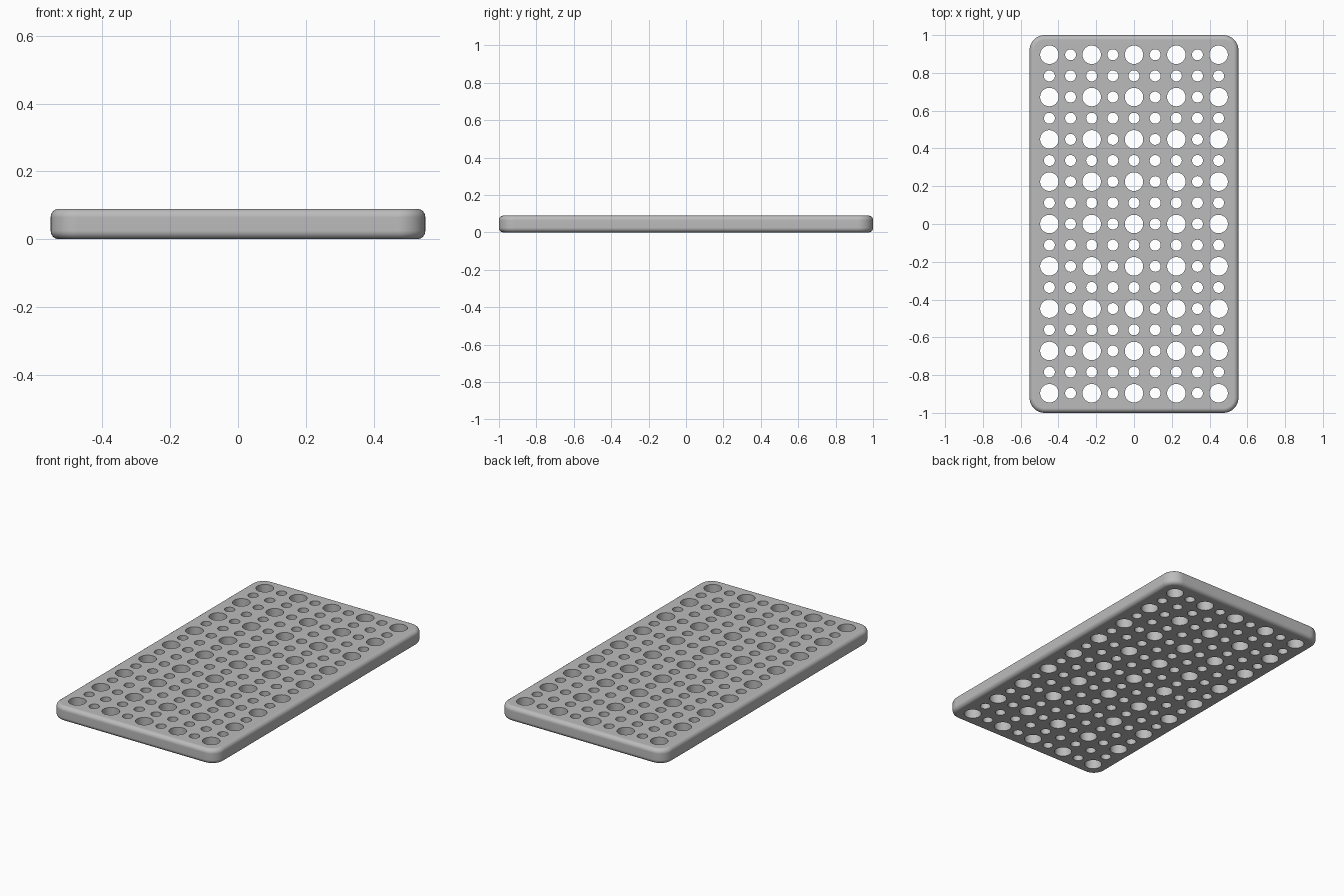
import bpy
import bmesh
from math import cos, sin, pi

WIDTH, LENGTH, HEIGHT = 1.106, 2.0, 0.09
CORNER, ROUND = 0.08, 0.025
PITCH, COLUMNS, ROWS = 0.112, 9, 17
BIG, SMALL = 0.049, 0.029

cube = bpy.data.objects.get("Cube")
if cube:
    bpy.data.objects.remove(cube, do_unlink=True)


def add_object(name, bm):
    bmesh.ops.recalc_face_normals(bm, faces=bm.faces)
    mesh = bpy.data.meshes.new(name)
    bm.to_mesh(mesh)
    bm.free()
    obj = bpy.data.objects.new(name, mesh)
    bpy.context.collection.objects.link(obj)
    return obj


def outline(inset, z, steps=10):
    """Rounded rectangle, pulled in by inset."""
    points = []
    for quarter, (sx, sy) in enumerate([(1, 1), (-1, 1), (-1, -1), (1, -1)]):
        for i in range(steps + 1):
            a = (quarter + i / steps) * pi / 2
            points.append((sx * (WIDTH / 2 - CORNER) + (CORNER - inset) * cos(a),
                           sy * (LENGTH / 2 - CORNER) + (CORNER - inset) * sin(a), z))
    return points


# Plate: outlines stacked through a rounded edge, capped at both ends
bm = bmesh.new()
profile = []
for centre, start in ((ROUND, -pi / 2), (HEIGHT - ROUND, 0)):
    for i in range(7):
        a = start + i / 6 * pi / 2
        profile.append((ROUND * (1 - cos(a)), centre + ROUND * sin(a)))
rings = [[bm.verts.new(p) for p in outline(*level)] for level in profile]
for low, high in zip(rings, rings[1:]):
    for i in range(len(low)):
        j = (i + 1) % len(low)
        bm.faces.new((low[i], low[j], high[j], high[i]))
bm.faces.new(rings[0])
bm.faces.new(rings[-1])
plate = add_object("perforated_plate", bm)

# Hole cutters: large holes at every second row and column, small between
bm = bmesh.new()
for col in range(COLUMNS):
    for row in range(ROWS):
        large = col % 2 == 0 and row % 2 == 0
        radius = BIG if large else SMALL
        made = bmesh.ops.create_cone(bm, cap_ends=True, segments=32, radius1=radius,
                                     radius2=radius, depth=HEIGHT * 2)
        bmesh.ops.translate(bm, verts=made["verts"], vec=(
            (col - (COLUMNS - 1) / 2) * PITCH, (row - (ROWS - 1) / 2) * PITCH, HEIGHT / 2))
cutter = add_object("hole_cutters", bm)
cutter.hide_render = True

# Cut the holes, then drop the cutters
cut = plate.modifiers.new("holes", "BOOLEAN")
cut.operation = "DIFFERENCE"
cut.solver = "EXACT"
cut.object = cutter
bpy.ops.object.select_all(action="DESELECT")
bpy.context.view_layer.objects.active = plate
plate.select_set(True)
bpy.ops.object.modifier_apply(modifier=cut.name)
bpy.data.objects.remove(cutter, do_unlink=True)

# Grey finish
grey = bpy.data.materials.new("grey")
grey.use_nodes = True
colour = (0.5, 0.5, 0.5, 1)
grey.diffuse_color = colour
grey.node_tree.nodes["Principled BSDF"].inputs["Base Color"].default_value = colour
plate.data.materials.clear()
plate.data.materials.append(grey)

# Smooth rounded edges and hole walls, flat top and bottom
bpy.ops.object.shade_smooth_by_angle()
weighted = plate.modifiers.new("flat_faces", "WEIGHTED_NORMAL")
weighted.keep_sharp = True
